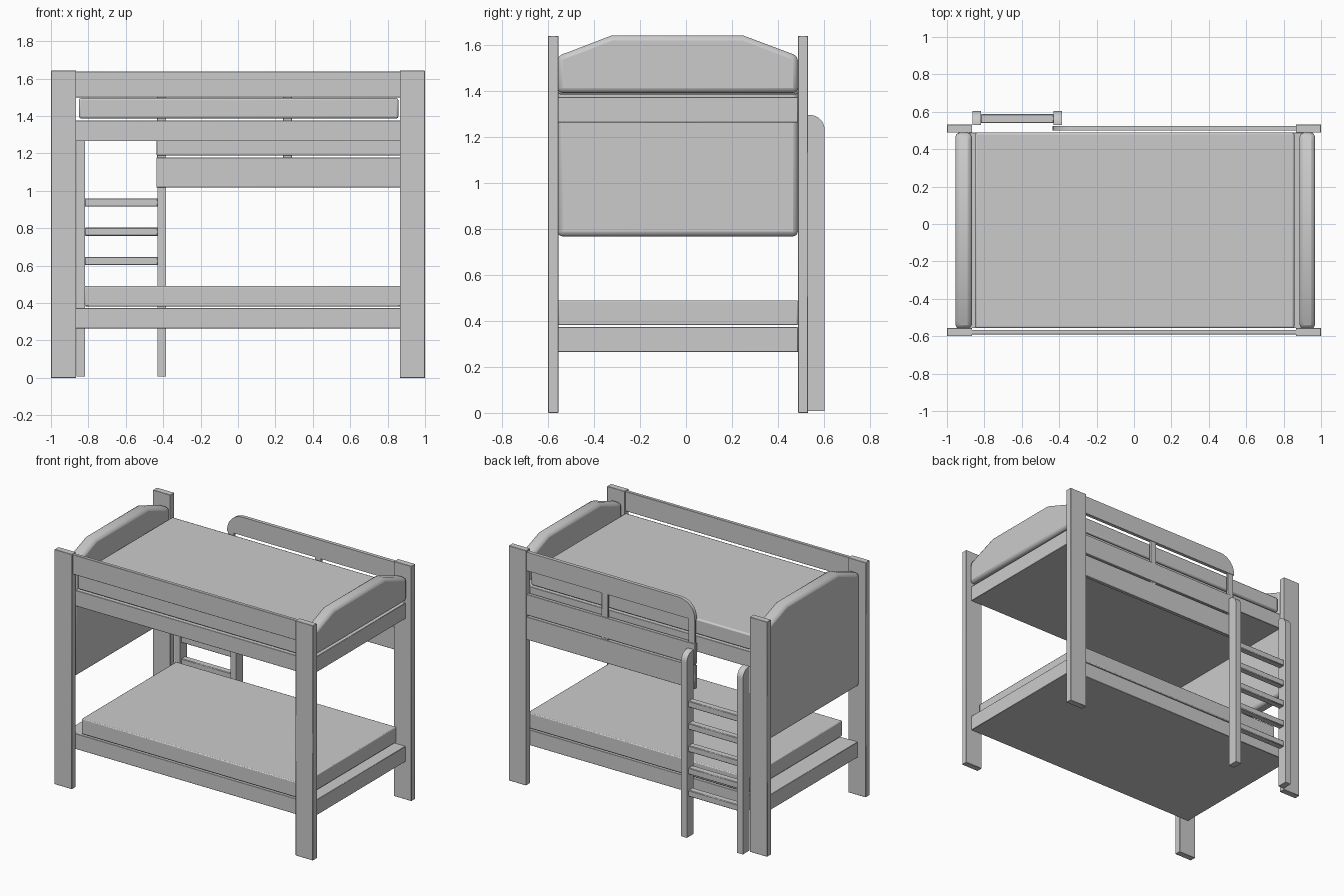
import bpy, bmesh, math

if "Cube" in bpy.data.objects:
    bpy.data.objects.remove(bpy.data.objects["Cube"])


def finish(name, bm, bevel=0.0, segments=1):
    bmesh.ops.recalc_face_normals(bm, faces=bm.faces)
    me = bpy.data.meshes.new(name)
    bm.to_mesh(me)
    bm.free()
    ob = bpy.data.objects.new(name, me)
    bpy.context.collection.objects.link(ob)
    if bevel:
        mod = ob.modifiers.new("edge_bevel", 'BEVEL')
        mod.width = bevel
        mod.segments = segments
        mod.limit_method = 'ANGLE'
        mod.angle_limit = math.radians(50)
    return ob


def box(name, x, y, z, bevel=0.002, segments=1):
    """Box from (min, max) ranges."""
    bm = bmesh.new()
    bmesh.ops.create_cube(bm, size=1)
    for v in bm.verts:
        for i, (lo, hi) in enumerate((x, y, z)):
            v.co[i] = (lo + hi) / 2 + v.co[i] * (hi - lo)
    return finish(name, bm, bevel, segments)


def prism(name, points, axis, lo, hi, bevel=0.0, segments=1):
    """Extrude a profile along 'x' (points are y, z) or 'y' (points are x, z)."""
    bm = bmesh.new()
    if axis == 'x':
        vs = [bm.verts.new((lo, a, b)) for a, b in points]
        step = (hi - lo, 0, 0)
    else:
        vs = [bm.verts.new((a, lo, b)) for a, b in points]
        step = (0, hi - lo, 0)
    face = bm.faces.new(vs)
    res = bmesh.ops.extrude_face_region(bm, geom=[face], use_keep_orig=True)
    moved = [g for g in res["geom"] if isinstance(g, bmesh.types.BMVert)]
    bmesh.ops.translate(bm, verts=moved, vec=step)
    return finish(name, bm, bevel, segments)


def arc(cx, cz, rx, rz, start, end, n=8):
    return [(cx + rx * math.cos(math.radians(start + (end - start) * i / n)),
             cz + rz * math.sin(math.radians(start + (end - start) * i / n)))
            for i in range(n + 1)]


Y0, Y1 = -0.557, 0.488      # space between front and back posts

# Corner posts
for side, x in (("left", (-1, -0.865)), ("right", (0.865, 1))):
    box("front_post_" + side, x, (-0.6, -0.556), (0, 1.642))
    box("back_post_" + side, x, (0.488, 0.532), (0, 1.642))

# Bed bases and mattresses
box("lower_base", (-0.94, 0.955), (Y0, Y1), (0.265, 0.373))
box("upper_base", (-0.92, 0.955), (Y0, Y1), (1.265, 1.375))
box("lower_mattress", (-0.82, 0.885), (Y0, Y1), (0.382, 0.49), 0.006, 2)
box("upper_mattress", (-0.85, 0.857), (Y0, Y1), (1.387, 1.495), 0.01, 2)


# End boards with a raised, sloping top
def end_board(name, x0, x1, bottom):
    pts = [(-0.56, bottom), (0.488, bottom), (0.488, 1.555), (0.45, 1.568),
           (0.25, 1.643), (-0.325, 1.643), (-0.52, 1.568), (-0.56, 1.555)]
    bm_ob = prism(name, pts, 'x', x0, x1, 0.022, 2)
    bm_ob.modifiers[0].angle_limit = math.radians(30)


end_board("left_end_board", -0.955, -0.867, 0.768)
end_board("right_end_board", 0.885, 0.968, 1.393)

# Front guard rail
box("front_guard_rail", (-0.867, 0.867), (-0.59, -0.566), (1.5, 1.638))

# Back guard: rounded top rail, two lower rails, uprights
top = [(0.867, 1.5), (0.867, 1.63)] + arc(-0.315, 1.51, 0.12, 0.12, 90, 180) + [(-0.435, 1.5)]
prism("back_guard_rail", top, 'y', 0.5, 0.525)
box("back_middle_rail", (-0.435, 0.867), (0.5, 0.525), (1.19, 1.335))
box("back_lower_rail", (-0.437, 0.867), (0.5, 0.525), (1.018, 1.178))
for i, x in enumerate((-0.408, 0.265)):
    box(f"guard_upright_{i + 1}", (x - 0.024, x + 0.024), (0.503, 0.521), (1.03, 1.51))

# Ladder: two rails rounded at the outer top, five rungs
rail = [(0.53, 0.008), (0.604, 0.008)] + arc(0.54, 1.232, 0.064, 0.065, 0, 90) + [(0.53, 1.297)]
for side, x in (("outer", -0.863), ("inner", -0.43)):
    prism("ladder_rail_" + side, rail, 'x', x, x + 0.045)
for i in range(5):
    z = 0.937 - i * 0.156
    box(f"ladder_rung_{i + 1}", (-0.82, -0.428), (0.54, 0.587), (z - 0.022, z + 0.022), 0.004)

# Smooth the rounded faces, keep edges sharp
bpy.ops.object.select_all(action='SELECT')
bpy.context.view_layer.objects.active = bpy.context.selected_objects[0]
bpy.ops.object.shade_smooth_by_angle(angle=math.radians(30))
